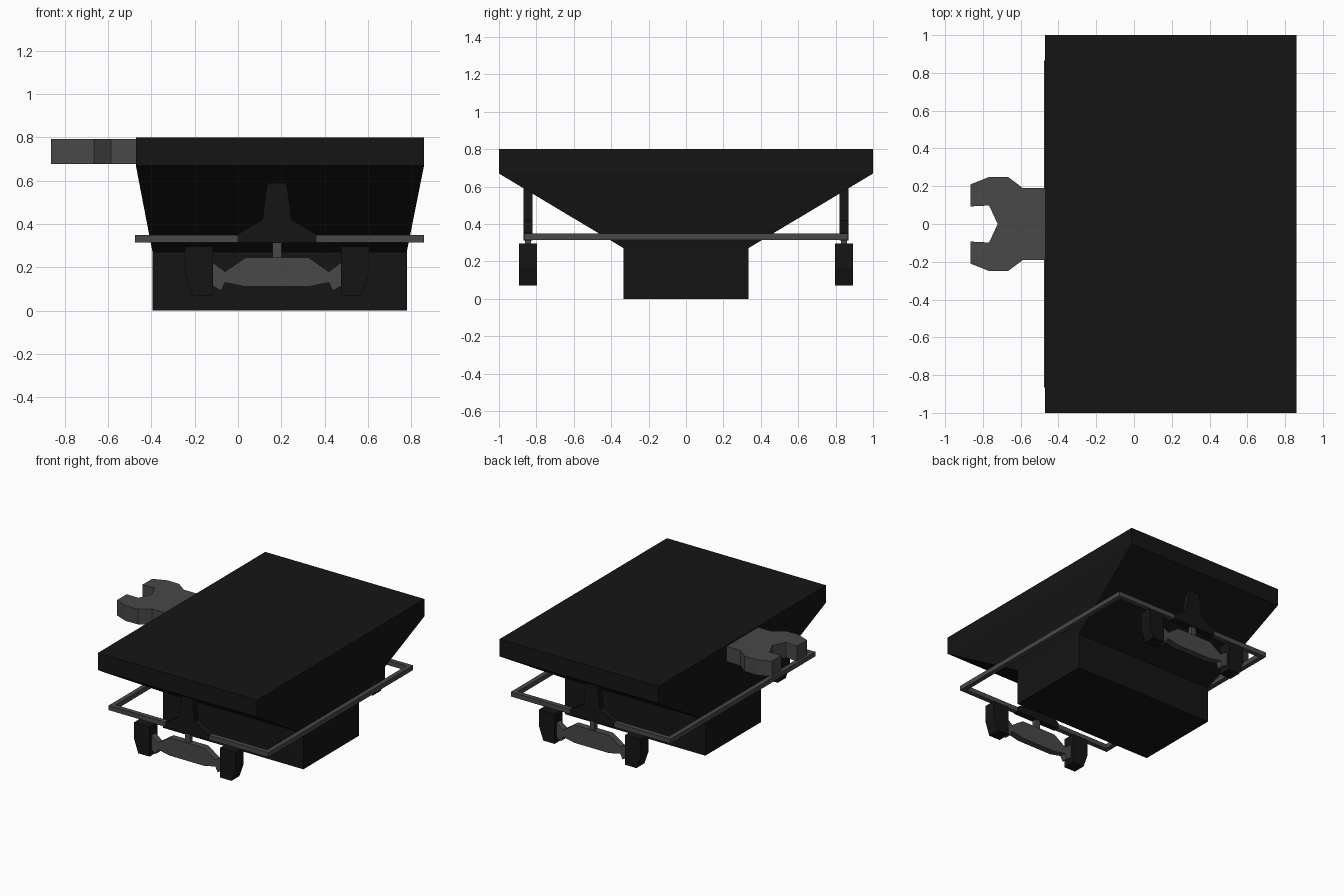
import bpy, bmesh

if "Cube" in bpy.data.objects:
    bpy.data.objects.remove(bpy.data.objects["Cube"])


def material(name, v):
    m = bpy.data.materials.new(name)
    m.diffuse_color = (v, v, v, 1)
    m.use_nodes = True
    m.node_tree.nodes["Principled BSDF"].inputs["Base Color"].default_value = m.diffuse_color
    return m


BLACK = material("black", 0.0075)
GREY = material("grey", 0.065)
MID = 0.18  # x centre of each end assembly


def finish(bm, name, mat):
    bmesh.ops.recalc_face_normals(bm, faces=bm.faces)
    me = bpy.data.meshes.new(name)
    bm.to_mesh(me)
    bm.free()
    me.materials.append(mat)
    ob = bpy.data.objects.new(name, me)
    bpy.context.collection.objects.link(ob)
    return ob


def loft(name, sections, mat, closed=False):
    """Skin a list of equal-length point loops, capped or closed in a ring."""
    bm = bmesh.new()
    loops = [[bm.verts.new(p) for p in s] for s in sections]
    pairs = list(zip(loops, loops[1:]))
    if closed:
        pairs.append((loops[-1], loops[0]))
    else:
        bm.faces.new(loops[0])
        bm.faces.new(loops[-1])
    for a, b in pairs:
        for i in range(len(a)):
            j = (i + 1) % len(a)
            bm.faces.new((a[i], a[j], b[j], b[i]))
    return finish(bm, name, mat)


def rect(x0, x1, y, z):
    return [(x0, -y, z), (x1, -y, z), (x1, y, z), (x0, y, z)]


def end_plate(name, profile, y0, y1, mat):
    """Extrude an x/z profile along y."""
    return loft(name, [[(x, y, z) for x, z in profile] for y in (y0, y1)], mat)


def symmetric(half):
    """Half profile (dx, z) reflected about the assembly centre."""
    return [(MID + d, z) for d, z in half] + [(MID - d, z) for d, z in reversed(half)]


# Hopper body: narrow base, flared sides, upright rim
loft("hopper_body", [
    rect(-0.395, 0.78, 0.333, 0.0),
    rect(-0.395, 0.78, 0.333, 0.27),
    rect(-0.472, 0.86, 1.0, 0.67),
    rect(-0.472, 0.86, 1.0, 0.80)], BLACK)

# Open-jawed hook on the left side
half_jaw = [(-0.46, 0.19), (-0.588, 0.19), (-0.665, 0.248), (-0.765, 0.25),
            (-0.865, 0.21), (-0.865, 0.093), (-0.767, 0.098)]
jaw = half_jaw + [(-0.722, 0)] + [(x, -y) for x, y in reversed(half_jaw)]
loft("side_jaw", [[(x, y, z) for x, y in jaw] for z in (0.677, 0.793)], GREY)

# Rectangular rail around the hopper
w = 0.035
loft("rail_frame", [
    rect(-0.476, 0.86, 0.865, 0.315),
    rect(-0.476, 0.86, 0.865, 0.35),
    rect(-0.476 + w, 0.86 - w, 0.865 - w, 0.35),
    rect(-0.476 + w, 0.86 - w, 0.865 - w, 0.315)], GREY, closed=True)

# End assemblies: bracket, stem, crossbar and two pads
bracket = symmetric([(0.045, 0.59), (0.068, 0.42), (0.183, 0.352), (0.183, 0.312)])
crossbar = symmetric([(0.145, 0.245), (0.24, 0.18), (0.30, 0.225),
                      (0.30, 0.115), (0.258, 0.092), (0.24, 0.13), (0.145, 0.11)])
pad = [(0.295, 0.295), (0.425, 0.295), (0.425, 0.17), (0.39, 0.07), (0.295, 0.07)]
stem = symmetric([(0.02, 0.32), (0.02, 0.235)])
for end, s in (("front", -1), ("back", 1)):
    end_plate(end + "_bracket", bracket, s * 0.822, s * 0.869, BLACK)
    end_plate(end + "_stem", stem, s * 0.828, s * 0.862, GREY)
    end_plate(end + "_crossbar", crossbar, s * 0.82, s * 0.87, GREY)
    for side, d in (("left", -1), ("right", 1)):
        end_plate(f"{end}_{side}_pad", [(MID + d * x, z) for x, z in pad],
                  s * 0.797, s * 0.892, BLACK)
